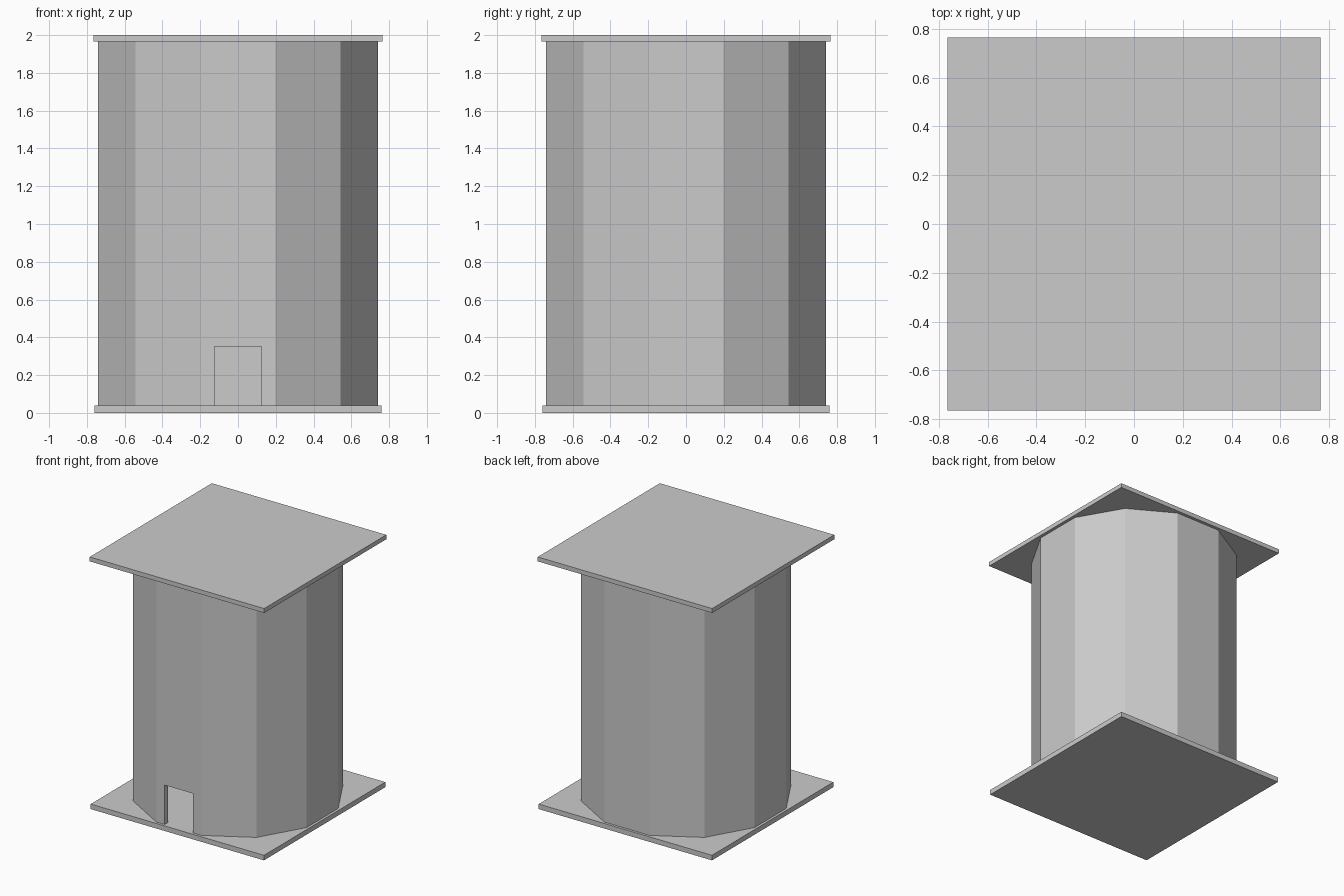
import bpy, bmesh
from math import cos, sin, radians

if "Cube" in bpy.data.objects:
    bpy.data.objects.remove(bpy.data.objects["Cube"])

SIDES, R_OUT, WALL = 12, 0.766, 0.042
FLOOR, CEIL = 0.04, 1.965


def add_object(name, bm):
    bmesh.ops.recalc_face_normals(bm, faces=bm.faces)
    mesh = bpy.data.meshes.new(name)
    bm.to_mesh(mesh)
    bm.free()
    obj = bpy.data.objects.new(name, mesh)
    bpy.context.collection.objects.link(obj)
    return obj


def box(name, half_x, y0, y1, z0, z1):
    bm = bmesh.new()
    bmesh.ops.create_cube(bm, size=1)
    for v in bm.verts:
        v.co = (v.co.x * 2 * half_x,
                y0 + (v.co.y + 0.5) * (y1 - y0),
                z0 + (v.co.z + 0.5) * (z1 - z0))
    return add_object(name, bm)


# Square base and roof slabs
box("base_slab", 0.76, -0.76, 0.76, 0, FLOOR)
box("roof_slab", 0.765, -0.765, 0.765, CEIL, 2)

# Hollow twelve-sided tower wall with a flat facing the front
bm = bmesh.new()
r_in = R_OUT - WALL
profile = [(R_OUT, FLOOR), (R_OUT, CEIL), (r_in, CEIL), (r_in, FLOOR)]
rings = []
for i in range(SIDES):
    a = radians(15 + i * 360 / SIDES)
    rings.append([bm.verts.new((r * cos(a), r * sin(a), z)) for r, z in profile])
for i in range(SIDES):
    a, b = rings[i], rings[(i + 1) % SIDES]
    for k in range(4):
        n = (k + 1) % 4
        bm.faces.new((a[k], b[k], b[n], a[n]))
wall = add_object("tower_wall", bm)

# Doorway cut through the front wall
cutter = box("doorway_cutter", 0.125, -0.9, -0.5, -0.1, 0.352)
cutter.hide_render = True
cutter.hide_viewport = True
cutter.display_type = 'WIRE'
mod = wall.modifiers.new("doorway", 'BOOLEAN')
mod.operation = 'DIFFERENCE'
mod.solver = 'EXACT'
mod.object = cutter
